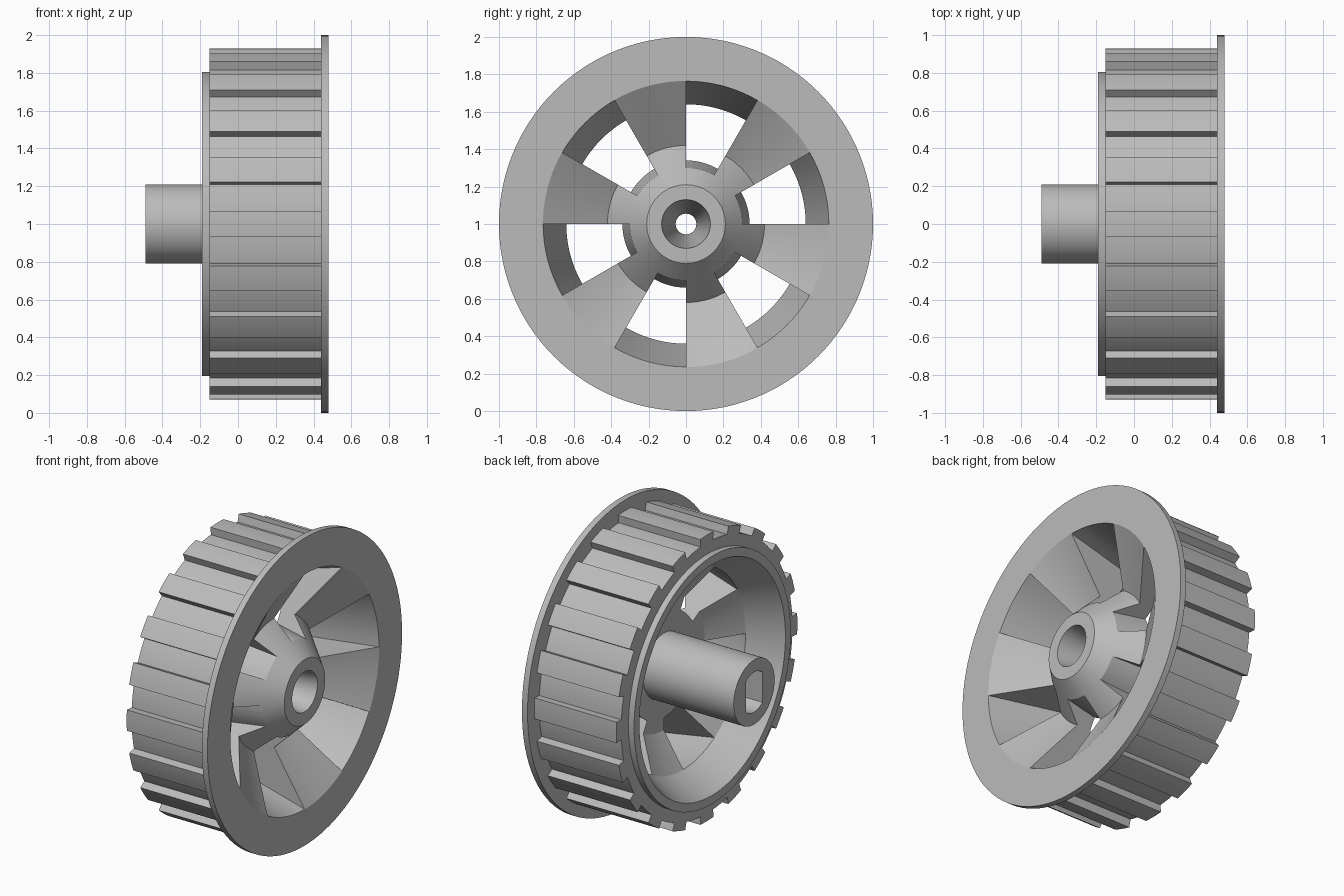
import bpy, bmesh
from math import cos, sin, radians, pi, sqrt

cube = bpy.data.objects.get("Cube")
if cube:
    bpy.data.objects.remove(cube, do_unlink=True)

grey = bpy.data.materials.new("light_grey")
grey.use_nodes = True
colour = (0.5, 0.5, 0.5, 1)
grey.diffuse_color = colour
grey.node_tree.nodes["Principled BSDF"].inputs["Base Color"].default_value = colour


def finish(name, bm):
    """Turn a bmesh into an object with the shared material."""
    bmesh.ops.recalc_face_normals(bm, faces=bm.faces)
    mesh = bpy.data.meshes.new(name)
    bm.to_mesh(mesh)
    bm.free()
    mesh.materials.append(grey)
    obj = bpy.data.objects.new(name, mesh)
    bpy.context.collection.objects.link(obj)
    return obj


def lathe(bm, profile, start=0, sweep=360, steps=120):
    """Sweep a closed (x, radius) profile about the wheel axle."""
    full = sweep == 360
    rings = []
    for i in range(steps if full else steps + 1):
        a = radians(start + sweep * i / steps)
        rings.append([bm.verts.new((x, r * cos(a), 1 + r * sin(a))) for x, r in profile])
    n = len(profile)
    pairs = list(zip(rings, rings[1:])) + ([(rings[-1], rings[0])] if full else [])
    for a, b in pairs:
        for j in range(n):
            k = (j + 1) % n
            bm.faces.new((a[j], a[k], b[k], b[j]))
    if not full:
        bm.faces.new(rings[0])
        bm.faces.new(rings[-1])


# Wheel body: hub, dished web, rim and flange in one section
section = [
    (-0.49, 0.055), (-0.49, 0.21), (0.16, 0.21), (0.16, 0.42),
    (0.02, 0.64), (-0.19, 0.75), (-0.19, 0.805), (-0.15, 0.805),
    (-0.15, 0.88), (0.44, 0.88), (0.44, 1.0), (0.48, 1.0),
    (0.48, 0.765), (0.26, 0.42), (0.48, 0.21), (0.48, 0.13), (0.0, 0.055),
]
bm = bmesh.new()
lathe(bm, section)
wheel = finish("wheel_body", bm)

# Cutter for the six windows between the spokes
window = [(0.6, 0.764), (0.48, 0.764), (0.02, 0.64), (-0.08, 0.61),
          (-0.08, 0.37), (0.16, 0.34), (0.39, 0.30), (0.6, 0.30)]
bm = bmesh.new()
for k in range(6):
    lathe(bm, window, start=60 * k, sweep=30, steps=10)
window_cutter = finish("window_cutter", bm)

# Cutter for the double-flat shaft socket
R, FLAT = 0.13, 0.085
bm = bmesh.new()
half = sqrt(R * R - FLAT * FLAT)
arc = [(R * cos(a), R * sin(a)) for a in (2 * pi * i / 48 for i in range(48))]
outline = [(max(-FLAT, min(FLAT, y)), z) for y, z in arc if abs(y) < FLAT]
corners = [(s * FLAT, t * half) for s, t in ((1, 1), (-1, 1), (-1, -1), (1, -1))]
upper = [p for p in outline if p[1] > 0]
lower = [p for p in outline if p[1] < 0]
loop = [corners[0], *upper, corners[1], corners[2], *lower, corners[3]]
face = bm.faces.new([bm.verts.new((-0.6, y, 1 + z)) for y, z in loop])
moved = bmesh.ops.extrude_face_region(bm, geom=[face])["geom"]
bmesh.ops.translate(bm, vec=(0.4, 0, 0),
                    verts=[v for v in moved if isinstance(v, bmesh.types.BMVert)])
socket_cutter = finish("socket_cutter", bm)

for cutter in (window_cutter, socket_cutter):
    mod = wheel.modifiers.new(cutter.name, 'BOOLEAN')
    mod.operation = 'DIFFERENCE'
    mod.solver = 'EXACT'
    mod.object = cutter
    bpy.context.view_layer.objects.active = wheel
    bpy.ops.object.modifier_apply(modifier=mod.name)
    bpy.data.objects.remove(cutter, do_unlink=True)

# Twenty tread teeth around the rim
bm = bmesh.new()
tooth = [(-0.15, 0.87), (-0.15, 0.93), (0.445, 0.93), (0.445, 0.87)]
for k in range(20):
    lathe(bm, tooth, start=18 * k - 4.2, sweep=8.4, steps=4)
teeth = finish("tread_teeth", bm)

# Smooth the curved faces, keep the edges crisp
bpy.ops.object.select_all(action='DESELECT')
for obj in (wheel, teeth):
    obj.select_set(True)
bpy.context.view_layer.objects.active = wheel
bpy.ops.object.shade_smooth_by_angle(angle=radians(20))
